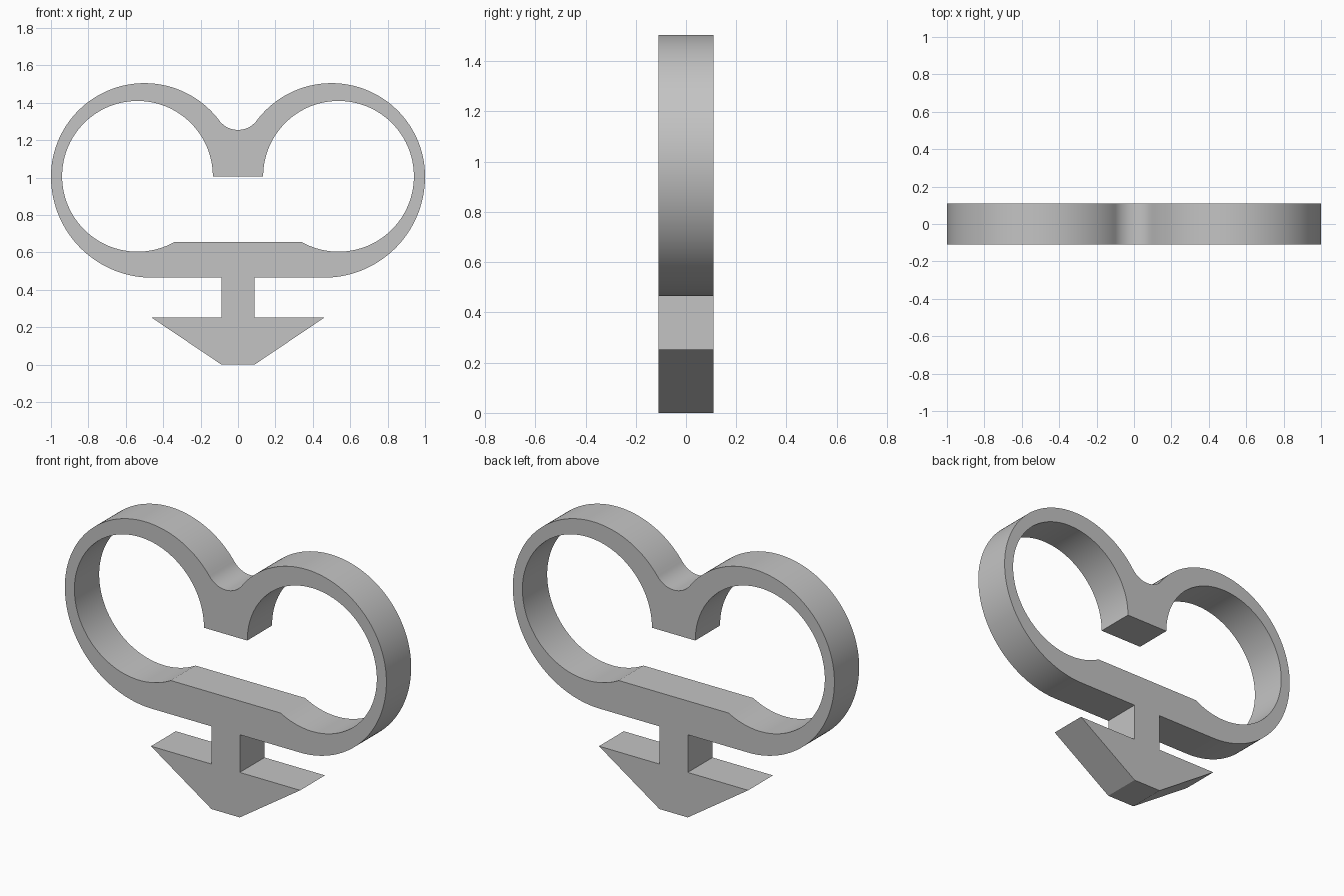
import bpy, bmesh
from math import sin, cos, radians, degrees, atan2

cube = bpy.data.objects.get("Cube")
if cube:
    bpy.data.objects.remove(cube, do_unlink=True)

DEPTH = 0.22
MID_Z = 1.005

grey = bpy.data.materials.new("plain_grey")
grey.use_nodes = True
colour = (0.55, 0.55, 0.55, 1)
grey.diffuse_color = colour
grey.node_tree.nodes["Principled BSDF"].inputs["Base Color"].default_value = colour


def arc(cx, cz, r, start, end, steps):
    """Points on a circular arc, angles in degrees."""
    angles = [radians(start + (end - start) * i / steps) for i in range(steps + 1)]
    return [(cx + r * cos(a), cz + r * sin(a)) for a in angles]


def mirrored(half):
    """Close a right-hand half profile with its mirror image."""
    return half + [(-x, z) for x, z in reversed(half) if abs(x) > 1e-5]


# Outer profile, from the arrow tip up to the dip between the lobes
tangent = degrees(atan2(0.6, -0.8))
arrow = [(0.088, 0), (0.464, 0.253), (0.088, 0.253)]
stem = [(0.088, 0.465)]
lower_curve = arc(0.46, MID_Z, 0.54, -90, 0, 40)
lobe = arc(0.5, MID_Z, 0.5, 0, tangent, 60)[1:]
dip = arc(0, 1.38, 0.125, tangent - 180, -90, 14)[1:]
outer = mirrored(arrow + stem + lower_curve + lobe + dip)

# Window profile, from the lower bar round to the central tongue
bar_angle = degrees(atan2(-0.352, -0.196))
window = mirrored(arc(0.5375, 1.007, 0.403, bar_angle, 180, 96))

# Filled profile with the window left open, given its thickness
curve = bpy.data.curves.new("heart_frame", "CURVE")
curve.dimensions = "2D"
curve.fill_mode = "BOTH"
curve.extrude = DEPTH / 2
for points in (outer, window):
    spline = curve.splines.new("POLY")
    spline.points.add(len(points) - 1)
    for p, (x, z) in zip(spline.points, points):
        p.co = (x, z, 0, 1)
    spline.use_cyclic_u = True

frame = bpy.data.objects.new("heart_frame_with_arrow", curve)
bpy.context.collection.objects.link(frame)
frame.rotation_euler.x = radians(90)
bpy.ops.object.select_all(action="DESELECT")
frame.select_set(True)
bpy.context.view_layer.objects.active = frame
bpy.ops.object.convert(target="MESH")
frame = bpy.context.object
bpy.ops.object.transform_apply(location=False, rotation=True, scale=False)

# Weld the caps to the walls and tidy the normals
bm = bmesh.new()
bm.from_mesh(frame.data)
bmesh.ops.remove_doubles(bm, verts=bm.verts, dist=0.0005)
bmesh.ops.recalc_face_normals(bm, faces=bm.faces)
bm.to_mesh(frame.data)
bm.free()

frame.data.materials.clear()
frame.data.materials.append(grey)
bpy.ops.object.shade_smooth_by_angle(angle=radians(20))
